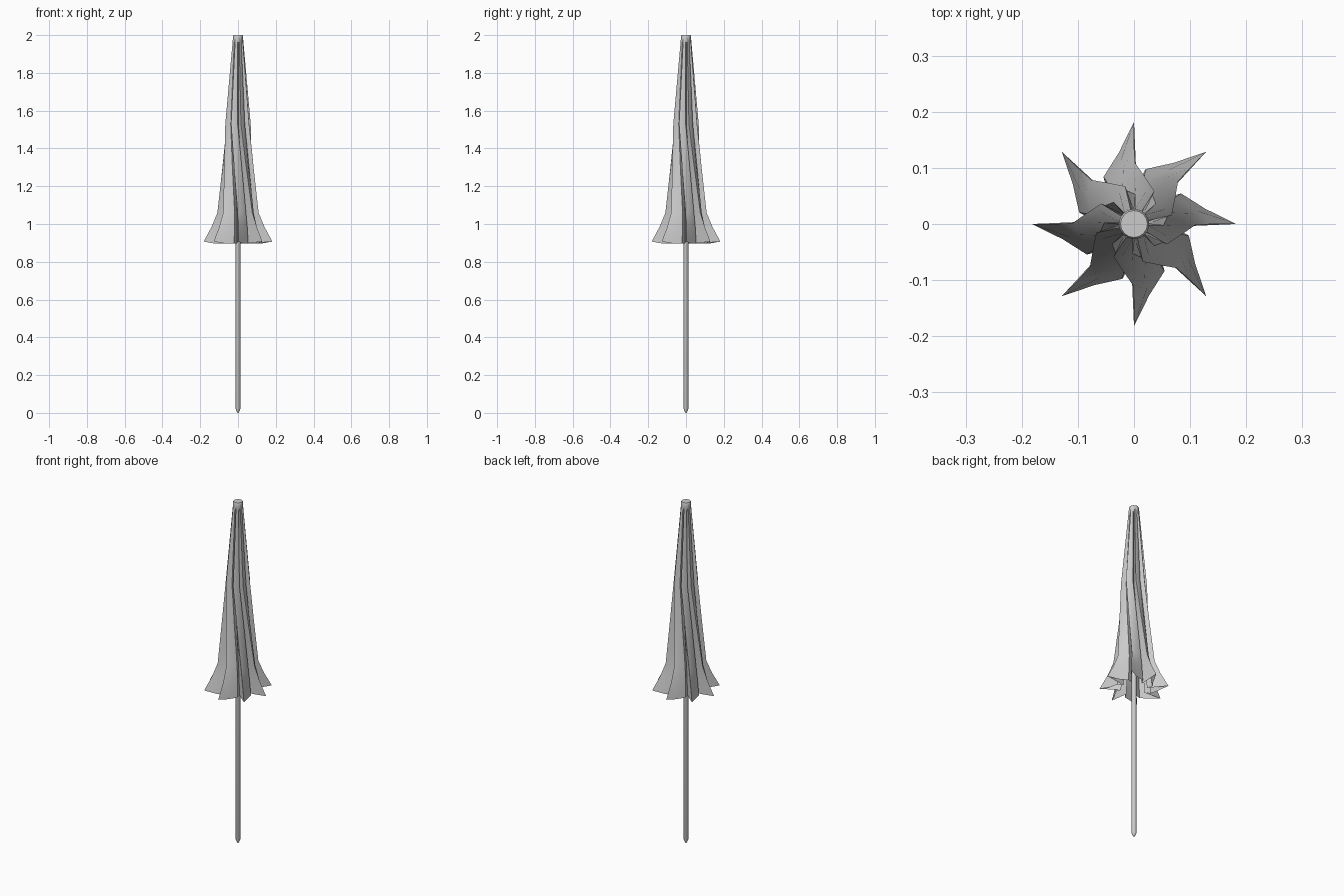
import bpy, bmesh
from math import sin, cos, radians, pi

if "Cube" in bpy.data.objects:
    bpy.data.objects.remove(bpy.data.objects["Cube"])

grey = bpy.data.materials.new("plain grey")
grey.use_nodes = True
GREY = (0.6, 0.6, 0.6, 1)
grey.diffuse_color = GREY
grey.node_tree.nodes["Principled BSDF"].inputs["Base Color"].default_value = GREY


def finish(bm, name, angle):
    mesh = bpy.data.meshes.new(name)
    bm.to_mesh(mesh)
    bm.free()
    obj = bpy.data.objects.new(name, mesh)
    bpy.context.collection.objects.link(obj)
    mesh.materials.append(grey)
    bpy.ops.object.select_all(action="DESELECT")
    obj.select_set(True)
    bpy.context.view_layer.objects.active = obj
    bpy.ops.object.shade_smooth_by_angle(angle=radians(angle))
    return obj


def loft(bm, rings):
    for low, high in zip(rings, rings[1:]):
        for i in range(len(low)):
            j = (i + 1) % len(low)
            bm.faces.new((low[i], low[j], high[j], high[i]))


def lathe(name, profile, sides):
    bm = bmesh.new()
    rings = [[bm.verts.new((r * cos(2 * pi * i / sides), r * sin(2 * pi * i / sides), z))
              for i in range(sides)] for r, z in profile]
    loft(bm, rings)
    bm.faces.new(rings[0][::-1])
    bm.faces.new(rings[-1])
    return finish(bm, name, 40)


# Furled canopy: each level has a height, a twist, and one pleat as
# (angle, radius) pairs running from the crest to the tucked valley
PLEATS = 8
levels = [
    (0.907, 0, [(0, 0.182), (12, 0.13), (33, 0.1), (41, 0.07)]),
    (0.985, 0, [(0, 0.14), (12, 0.115), (33, 0.09), (41, 0.06)]),
    (1.06, -1, [(0, 0.109), (12, 0.1), (33, 0.08), (39, 0.05)]),
    (1.3, -14, [(0, 0.085), (12, 0.08), (32, 0.066), (37, 0.038)]),
    (1.53, -32, [(0, 0.069), (12, 0.063), (30, 0.053), (35, 0.028)]),
    (1.99, -32, [(0, 0.027), (12, 0.026), (28, 0.025), (36, 0.021)]),
]
bm = bmesh.new()
rings = []
for z, twist, pleat in levels:
    ring = []
    for k in range(PLEATS):
        for step, (turn, r) in enumerate(pleat):
            a = radians(k * 360 / PLEATS + twist + turn)
            # the rim dips slightly between the rib tips
            dip = 0.01 if z < 0.95 and step else 0
            ring.append(bm.verts.new((r * cos(a), r * sin(a), z - dip)))
    rings.append(ring)
loft(bm, rings)
finish(bm, "canopy", 35)

# Shaft with a pointed lower end
lathe("shaft", [(0.003, 0), (0.013, 0.022), (0.013, 1.96)], 12)

# Small cap that closes the canopy at the top
lathe("top_cap", [(0.022, 1.95), (0.027, 1.965), (0.027, 1.993), (0.024, 2)], 16)
